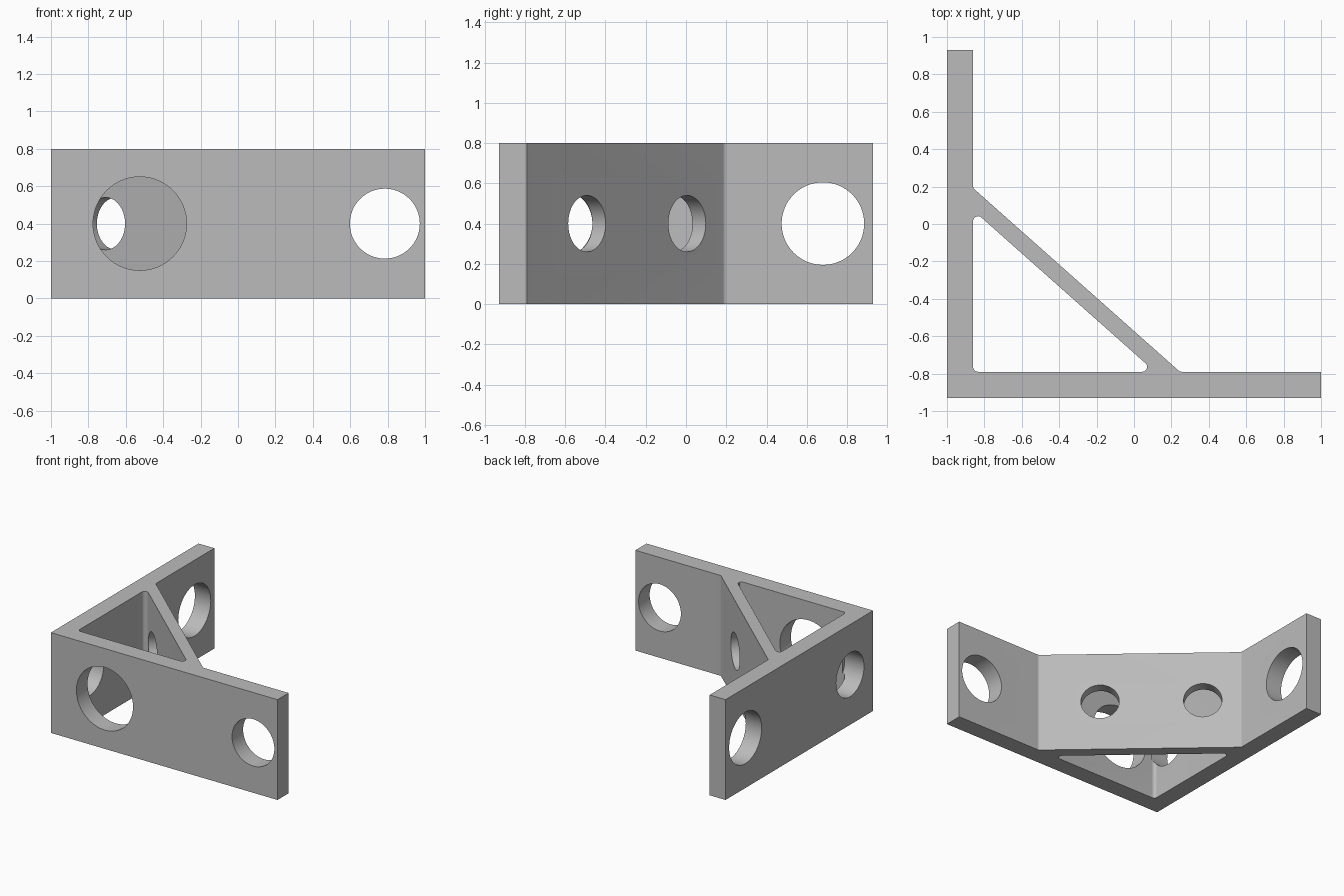
import bpy, bmesh, math
from mathutils import Vector, Matrix

if "Cube" in bpy.data.objects:
    bpy.data.objects.remove(bpy.data.objects["Cube"])

HEIGHT = 0.8
BACK = 0.93              # half depth
WALL_X, WALL_Y = -0.86, -0.79   # inner faces of the two plates
SLOPE = 0.888            # fall of the diagonal brace
OUTER, INNER = -0.572, -0.69    # brace faces where they cross x = 0
FILLET = 0.026

grey = bpy.data.materials.new("plain grey")
grey.use_nodes = True
COLOUR = (0.5, 0.5, 0.5, 1)
grey.diffuse_color = COLOUR
grey.node_tree.nodes["Principled BSDF"].inputs["Base Color"].default_value = COLOUR


def rounded(points, corners, steps=8):
    """Replace the chosen corners of a polygon with tangent arcs."""
    result = []
    for i, p in enumerate(points):
        p = Vector(p)
        if i not in corners:
            result.append(p)
            continue
        a = (Vector(points[i - 1]) - p).normalized()
        b = (Vector(points[(i + 1) % len(points)]) - p).normalized()
        half = a.angle(b) / 2
        centre = p + (a + b).normalized() * FILLET / math.sin(half)
        start = p + a * FILLET / math.tan(half) - centre
        end = p + b * FILLET / math.tan(half) - centre
        for s in range(steps + 1):
            result.append(centre + start.lerp(end, s / steps).normalized() * FILLET)
    return result


def finish(name, bm):
    bmesh.ops.recalc_face_normals(bm, faces=bm.faces)
    mesh = bpy.data.meshes.new(name)
    bm.to_mesh(mesh)
    bm.free()
    mesh.materials.append(grey)
    obj = bpy.data.objects.new(name, mesh)
    bpy.context.collection.objects.link(obj)
    return obj


def prism(name, outline, low, high):
    bm = bmesh.new()
    face = bm.faces.new([bm.verts.new((p.x, p.y, low)) for p in outline])
    top = bmesh.ops.extrude_face_region(bm, geom=[face])["geom"]
    verts = [v for v in top if isinstance(v, bmesh.types.BMVert)]
    bmesh.ops.translate(bm, verts=verts, vec=(0, 0, high - low))
    return finish(name, bm)


def drill(name, x, y, radius, axis, length):
    bm = bmesh.new()
    turn = Vector(axis).to_track_quat("Z", "Y").to_matrix().to_4x4()
    bmesh.ops.create_cone(bm, cap_ends=True, segments=64, radius1=radius, radius2=radius,
                          depth=length, matrix=Matrix.Translation((x, y, HEIGHT / 2)) @ turn)
    return finish(name, bm)


# Two plates at a right angle, with the outside of the brace
bracket = prism("angle_bracket", rounded([
    (-1, -BACK), (1, -BACK), (1, WALL_Y),
    ((OUTER - WALL_Y) / SLOPE, WALL_Y), (WALL_X, OUTER - SLOPE * WALL_X),
    (WALL_X, BACK), (-1, BACK)], {3, 4}), 0, HEIGHT)

# Triangular opening behind the brace
cutters = [prism("opening_cutter", rounded([
    (WALL_X, WALL_Y), ((INNER - WALL_Y) / SLOPE, WALL_Y),
    (WALL_X, INNER - SLOPE * WALL_X)], {0, 1, 2}), -0.1, HEIGHT + 0.1)]

# Holes in the front plate and the side plate
for x, radius in ((-0.525, 0.25), (0.785, 0.187)):
    cutters.append(drill("front_hole_cutter", x, (WALL_Y - BACK) / 2, radius, (0, 1, 0), 0.2))
for y, radius in ((0.68, 0.205), (-0.64, 0.175)):
    cutters.append(drill("side_hole_cutter", (WALL_X - 1) / 2, y, radius, (1, 0, 0), 0.2))

# Holes square through the brace
normal = Vector((SLOPE, 1, 0)).normalized()
thickness = (OUTER - INNER) * normal.y
for x in (-0.65, -0.09):
    centre = Vector((x, OUTER - SLOPE * x, 0)) - normal * thickness / 2
    cutters.append(drill("brace_hole_cutter", centre.x, centre.y, 0.14, normal, 0.17))

bpy.context.view_layer.objects.active = bracket
for cutter in cutters:
    cut = bracket.modifiers.new("cut", "BOOLEAN")
    cut.operation, cut.solver, cut.object = "DIFFERENCE", "EXACT", cutter
    bpy.ops.object.modifier_apply(modifier=cut.name)
    bpy.data.objects.remove(cutter)

bpy.ops.object.select_all(action="DESELECT")
bracket.select_set(True)
bpy.ops.object.shade_smooth_by_angle(angle=math.radians(30))
